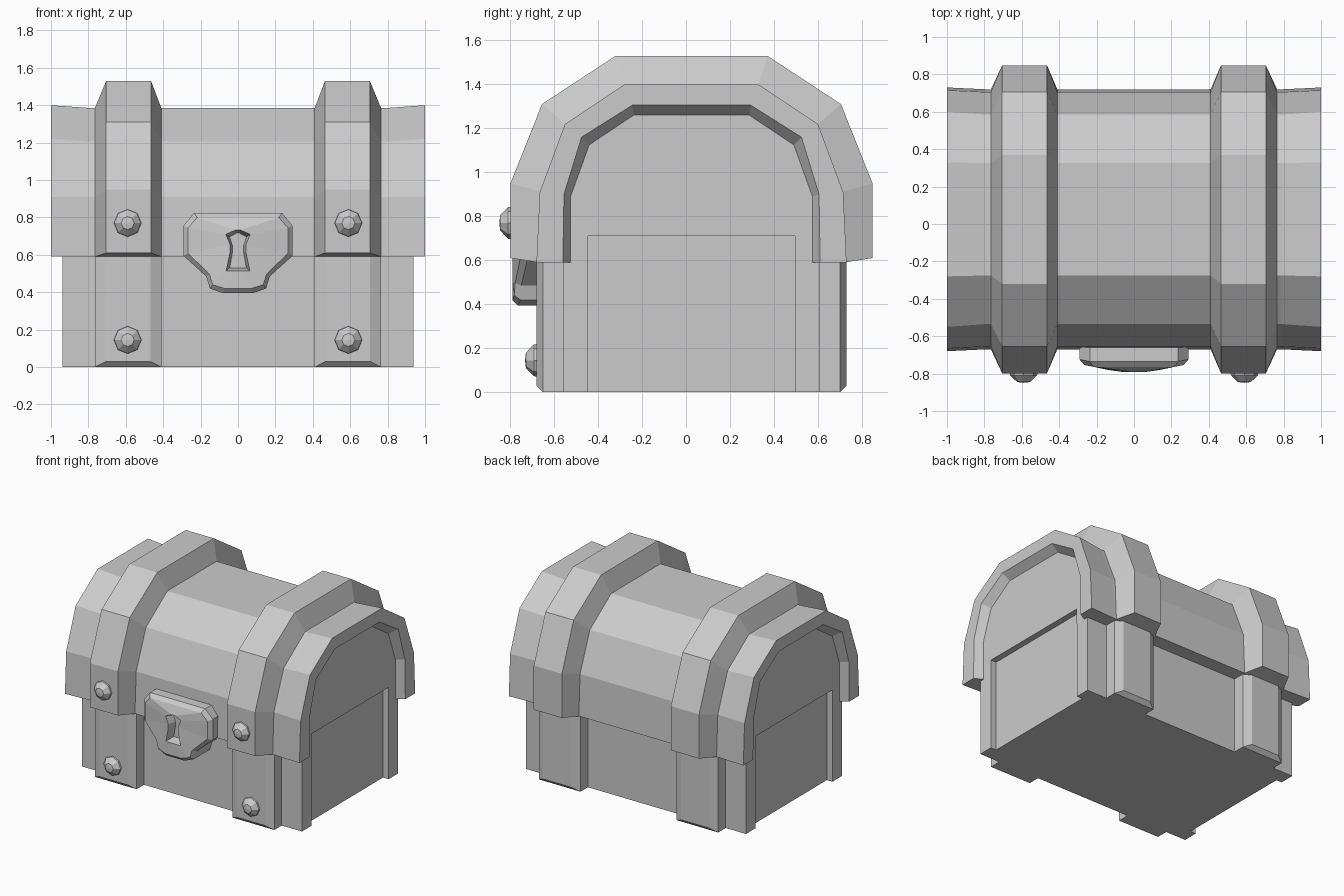
import bpy, bmesh, math
from mathutils import Matrix

cube = bpy.data.objects.get("Cube")
if cube:
    bpy.data.objects.remove(cube, do_unlink=True)

grey = bpy.data.materials.new("plain_grey")
grey.use_nodes = True
grey.diffuse_color = (0.6, 0.6, 0.6, 1)
bsdf = next(n for n in grey.node_tree.nodes if n.type == 'BSDF_PRINCIPLED')
bsdf.inputs["Base Color"].default_value = (0.6, 0.6, 0.6, 1)

MID = 0.025  # depth centre of the box and lid


def finish(name, bm):
    bmesh.ops.recalc_face_normals(bm, faces=bm.faces)
    mesh = bpy.data.meshes.new(name)
    bm.to_mesh(mesh)
    bm.free()
    mesh.materials.append(grey)
    obj = bpy.data.objects.new(name, mesh)
    bpy.context.collection.objects.link(obj)
    return obj


def loft(bm, rings, closed):
    """Skin a list of equally long point rings; returns their vertices."""
    vs = [[bm.verts.new(p) for p in ring] for ring in rings]
    n = len(vs[0])
    for a, b in zip(vs, vs[1:]):
        for i in range(n if closed else n - 1):
            j = (i + 1) % n
            bm.faces.new((a[i], a[j], b[j], b[i]))
    return vs


def solid(name, rings):
    bm = bmesh.new()
    vs = loft(bm, rings, True)
    bm.faces.new(vs[0])
    bm.faces.new(vs[-1])
    return finish(name, bm)


def arch(x, half):
    """Full arch ring at x from the half profile (distance from centre, height)."""
    front = [(x, MID - d, z) for d, z in half]
    return front + [(x, MID + d, z) for d, z in reversed(half)]


# Half profiles of the lid, foot to crown
OUTER = [(0.705, 0.59), (0.69, 0.91), (0.575, 1.22), (0.305, 1.40)]
PLANK = [(0.695, 0.59), (0.68, 0.91), (0.56, 1.205), (0.30, 1.385)]
RIM = [(0.585, 0.59), (0.58, 0.90), (0.50, 1.16), (0.27, 1.305)]
INNER = [(0.55, 0.59), (0.55, 0.89), (0.465, 1.125), (0.262, 1.26)]
STRAP = [(0.823, 0.61), (0.823, 0.95), (0.68, 1.31), (0.345, 1.53)]

# Box with a recessed panel in each end
corner = [(0.938, 0.585), (0.938, 0.47), (0.89, 0.47)]
quarter = corner + [(x, -d) for x, d in reversed(corner)]
plan = quarter + [(-x, -d) for x, d in quarter]
solid("box_body", [[(x, MID + d, z) for x, d in plan] for z in (0, 0.71)])
lintel = [(0.938, 0.47), (0.938, -0.47), (-0.938, -0.47), (-0.938, 0.47)]
solid("end_lintel", [[(x, MID + d, z) for x, d in lintel] for z in (0.71, 0.75)])

# Arched lid with overhanging rims and inset end walls
bm = bmesh.new()
sections = [(0.94, INNER), (1, RIM), (1, OUTER), (0.79, PLANK)]
rings = [arch(-x, p) for x, p in sections]
rings += [arch(x, p) for x, p in reversed(sections)]
vs = loft(bm, rings, False)
for ring, x in ((vs[0], -0.94), (vs[-1], 0.94)):
    notch = [(0.47, 0.59), (0.47, 0.71), (-0.47, 0.71), (-0.47, 0.59)]
    bm.faces.new(ring + [bm.verts.new((x, MID + d, z)) for d, z in notch])
bm.faces.new([r[0] for r in vs])
bm.faces.new([r[-1] for r in vs])
finish("lid", bm)


def rivet(name, x, y, z):
    """Low eight-sided dome facing the front."""
    bm = bmesh.new()
    vs = loft(bm, [[(x + r * math.cos(a), y - h, z + r * math.sin(a))
                    for a in (math.tau * i / 8 for i in range(8))]
                   for r, h in ((0.075, -0.01), (0.072, 0.012), (0.035, 0.048))], True)
    tip = bm.verts.new((x, y - 0.052, z))
    for i in range(8):
        bm.faces.new((vs[-1][i], vs[-1][(i + 1) % 8], tip))
    finish(name, bm)


# Straps and rivets on both sides
for side, s in (("left", 1), ("right", -1)):
    bm = bmesh.new()
    vs = loft(bm, [arch(s * x, p) for x, p in
                   ((0.41, PLANK), (0.465, STRAP), (0.705, STRAP), (0.765, PLANK))], False)
    bm.faces.new([r[0] for r in vs])
    bm.faces.new([r[-1] for r in vs])
    finish(side + "_lid_strap", bm)

    for face, f in (("front", -1), ("back", 1)):
        rings = []
        for d, inset, low in ((0.58, 0, 0), (0.675, 0, 0), (0.705, 0.058, 0.03)):
            a, b = s * (0.41 + inset), s * (0.765 - inset)
            y = MID + f * d
            rings.append([(a, y, low), (b, y, low), (b, y, 0.62), (a, y, 0.62)])
        solid(f"{side}_{face}_lower_strap", rings)

    rivet(side + "_upper_rivet", s * 0.59, -0.797, 0.77)
    rivet(side + "_lower_rivet", s * 0.59, -0.68, 0.145)


# Lock plate with a waisted keyhole
def mirrored(half):
    return half + [(-x, z) for x, z in reversed(half)]


def bowed(x):
    return -0.79 + 0.035 * max(0, (abs(x) - 0.09) / 0.17)


edge = mirrored([(0.235, 0.825), (0.292, 0.755), (0.292, 0.595),
                 (0.17, 0.485), (0.15, 0.42), (0.08, 0.395)])
face = mirrored([(0.218, 0.80), (0.266, 0.745), (0.266, 0.607),
                 (0.153, 0.498), (0.135, 0.44), (0.07, 0.42)])
hole = mirrored([(0.012, 0.733), (0.065, 0.71), (0.042, 0.655),
                 (0.042, 0.615), (0.063, 0.515), (0.02, 0.515)])
solid("lock_plate", [
    [(x, -0.55, z) for x, z in edge],
    [(x, bowed(x) + 0.025, z) for x, z in edge],
    [(x, bowed(x), z) for x, z in face],
    [(x, -0.79, z) for x, z in hole],
    [(x * 0.7, -0.72, 0.62 + (z - 0.62) * 0.85) for x, z in hole],
])
